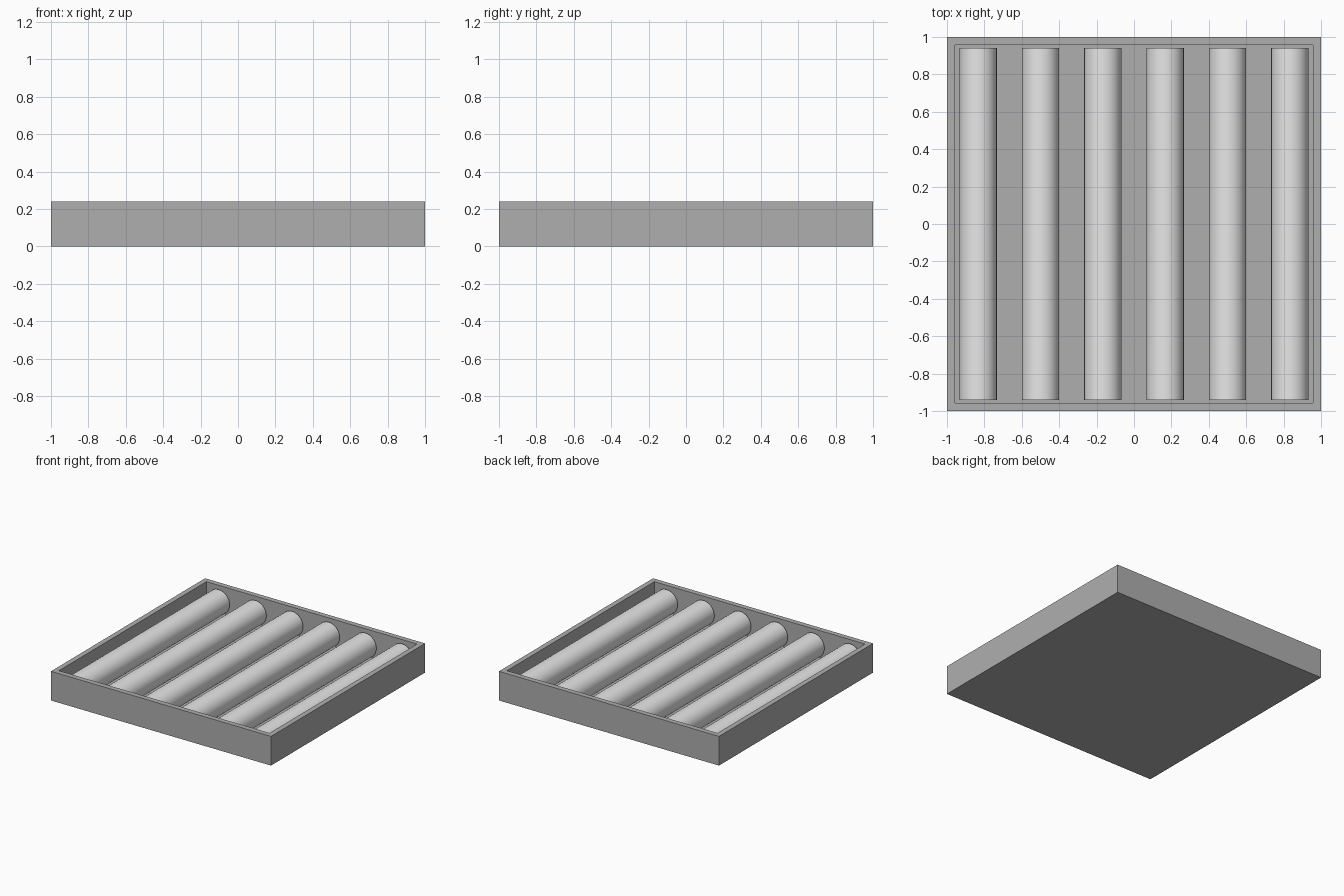
import bpy, bmesh, math

if "Cube" in bpy.data.objects:
    bpy.data.objects.remove(bpy.data.objects["Cube"])

def material(name, c):
    m = bpy.data.materials.new(name)
    m.diffuse_color = (c, c, c, 1)
    m.use_nodes = True
    m.node_tree.nodes["Principled BSDF"].inputs["Base Color"].default_value = m.diffuse_color
    return m

frame_mat = material("grey housing", 0.43)
tube_mat = material("pale tube", 0.8)

HEIGHT, WALL, FLOOR = 0.24, 0.06, 0.02
TUBE_R, TUBE_Z = 0.1, 0.115
INNER = 1 - WALL

# Open tray: a box with its top inset and pushed down to the floor
bm = bmesh.new()
bmesh.ops.create_cube(bm, size=1)
for v in bm.verts:
    v.co = (v.co.x * 2, v.co.y * 2, (v.co.z + 0.5) * HEIGHT)
top = max(bm.faces, key=lambda f: f.calc_center_median().z)
bmesh.ops.inset_region(bm, faces=[top], thickness=WALL)
walls = bmesh.ops.extrude_face_region(bm, geom=[top])
for v in [g for g in walls["geom"] if isinstance(g, bmesh.types.BMVert)]:
    v.co.z = FLOOR
if top.is_valid:
    bm.faces.remove(top)
bmesh.ops.recalc_face_normals(bm, faces=bm.faces)
mesh = bpy.data.meshes.new("tray")
bm.to_mesh(mesh)
bm.free()
tray = bpy.data.objects.new("tray", mesh)
bpy.context.collection.objects.link(tray)
mesh.materials.append(frame_mat)

# Six tubes lying side by side, running front to back
for i in range(6):
    x = (i - 2.5) / 3
    bpy.ops.mesh.primitive_cylinder_add(
        vertices=32, radius=TUBE_R, depth=2 * INNER,
        location=(x, 0, TUBE_Z), rotation=(math.pi / 2, 0, 0))
    tube = bpy.context.object
    tube.name = f"tube_{i + 1}"
    tube.data.materials.append(tube_mat)
    bpy.ops.object.shade_smooth_by_angle(angle=math.radians(35))
